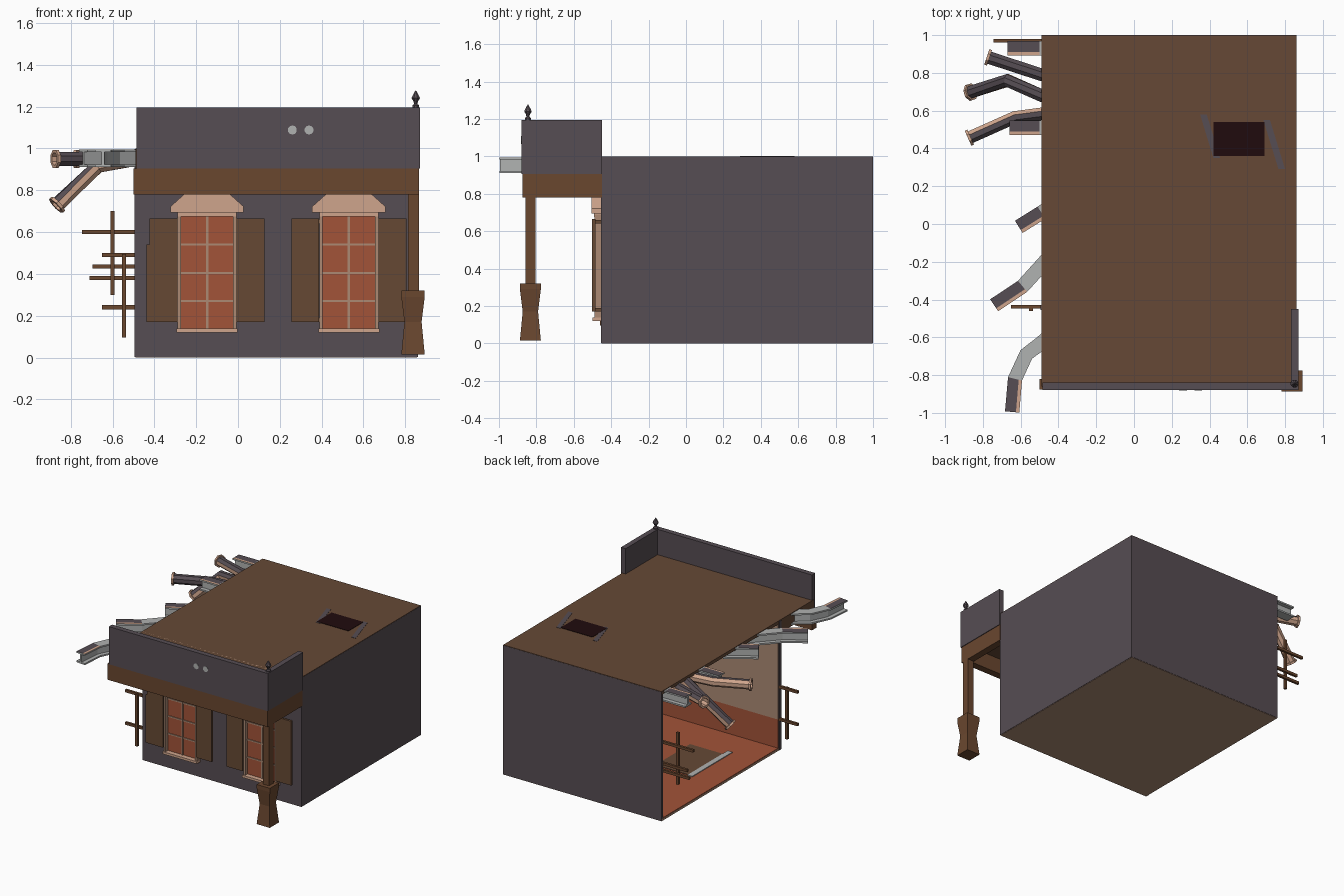
import bpy, bmesh, math
from mathutils import Vector

if "Cube" in bpy.data.objects:
    bpy.data.objects.remove(bpy.data.objects["Cube"])


def mat(name, r, g, b):
    lin = [((c / 255 + .055) / 1.055) ** 2.4 for c in (r, g, b)]
    m = bpy.data.materials.new(name)
    m.diffuse_color = (*lin, 1)
    m.use_nodes = True
    m.node_tree.nodes["Principled BSDF"].inputs["Base Color"].default_value = m.diffuse_color
    return m


GREY = mat("grey_plaster", 86, 77, 83)
ROOF = mat("roof_brown", 102, 73, 54)
WOOD = mat("timber_brown", 106, 71, 47)
SHUT = mat("shutter_brown", 102, 73, 52)
ORANGE = mat("orange_clay", 162, 83, 56)
TAN = mat("light_tan", 207, 165, 140)
DULL = mat("dull_tan", 172, 138, 116)
DARK = mat("dark_hole", 32, 11, 13)
STEEL = mat("light_steel", 176, 178, 177)


def finish(name, bm, *mats):
    bmesh.ops.recalc_face_normals(bm, faces=bm.faces)
    me = bpy.data.meshes.new(name)
    bm.to_mesh(me)
    bm.free()
    for m in mats:
        me.materials.append(m)
    ob = bpy.data.objects.new(name, me)
    bpy.context.collection.objects.link(ob)
    return ob


def box(name, m, x, y, z):
    bm = bmesh.new()
    bmesh.ops.create_cube(bm, size=1)
    for v in bm.verts:
        v.co = [a + (b - a) * (c + .5) for (a, b), c in zip((x, y, z), v.co)]
    return finish(name, bm, m)


def loft(bm, rings):
    """Skin a list of closed point rings and cap both ends."""
    vs = [[bm.verts.new(p) for p in r] for r in rings]
    n = len(vs[0])
    for a, b in zip(vs, vs[1:]):
        for i in range(n):
            bm.faces.new((a[i], a[(i + 1) % n], b[(i + 1) % n], b[i]))
    bm.faces.new(vs[0])
    bm.faces.new(vs[-1])


def stations(path):
    """Points with averaged tangents along a path."""
    pts = [Vector(p) for p in path]
    out = []
    for i, p in enumerate(pts):
        a, b = pts[max(i - 1, 0)], pts[min(i + 1, len(pts) - 1)]
        out.append((p, (b - a).normalized(), 1))
    return out


def sweep(bm, profile, stn):
    rings = []
    for p, t, s in stn:
        side = t.cross(Vector((0, 0, 1))).normalized()
        up = side.cross(t)
        rings.append([p + side * u * s + up * v * s for u, v in profile])
    loft(bm, rings)


def ngon(n, r):
    return [(r * math.cos(math.tau * (i + .5) / n), r * math.sin(math.tau * (i + .5) / n)) for i in range(n)]


def turned(name, m, cx, cy, n, levels):
    """Vertical part from (z, radius) levels."""
    bm = bmesh.new()
    loft(bm, [[(cx + u, cy + v, z) for u, v in ngon(n, r)] for z, r in levels])
    return finish(name, bm, m)


# Shell: floor, three walls (left side is broken open), roof
box("floor", DULL, (-.49, .857), (-.452, .998), (0, .015))
box("floor_covering", ORANGE, (-.488, .84), (-.43, .98), (.014, .02))
box("front_wall", GREY, (-.495, .86), (-.455, -.43), (.003, .996))
box("back_wall", GREY, (-.49, .86), (.98, 1), (.003, .996))
box("right_wall", GREY, (.84, .86), (-.455, 1), (.003, .996))
box("roof", ROOF, (-.49, .859), (-.45, .999), (.975, 1))

# Interior wall linings: clay dado below, tan above
for lname, m, z in (("dado", ORANGE, (.018, .24)), ("wall_lining", DULL, (.24, .976))):
    box("front_" + lname, m, (-.488, .84), (-.432, -.424), z)
    box("back_" + lname, m, (-.488, .84), (.974, .982), z)
    box("right_" + lname, m, (.834, .842), (-.43, .98), z)

# Fallen pieces on the floor
box("floor_strip", STEEL, (-.27, -.23), (-.18, .31), (.018, .026))
box("floor_mat", ROOF, (-.23, .05), (-.12, .3), (.018, .024))

# Roof hole with two slanted edge boards, nearly flush with the roof
box("roof_hole", DARK, (.42, .69), (.36, .54), (.996, 1.003))
for i, (x, y) in enumerate(((.35, .58), (.685, .55))):
    bm = bmesh.new()
    dx, dy = (.08, .23) if i == 0 else (.09, .26)
    loft(bm, [[(x, y, z), (x + .035, y, z), (x + dx + .025, y - dy, z), (x + dx - .01, y - dy, z)]
              for z in (.996, 1.002)])
    finish(f"hole_edge_board_{i}", bm, GREY)

# Porch: roof, beams, parapet, post
box("porch_roof", ROOF, (-.49, .85), (-.86, -.45), (.9, 1))
box("wall_top_strip", DULL, (-.488, .83), (-.51, -.468), (.99, 1))
box("porch_front_beam", WOOD, (-.5, .865), (-.875, -.82), (.78, .905))
box("porch_side_beam", WOOD, (.81, .865), (-.83, -.45), (.78, .905))
box("front_parapet", GREY, (-.485, .87), (-.88, -.84), (.905, 1.195))
box("side_parapet", GREY, (.83, .87), (-.88, -.45), (.905, 1.195))
box("porch_post", WOOD, (.812, .865), (-.857, -.804), (.3, .79))
R2 = math.sqrt(2)
turned("post_base", WOOD, .837, -.832, 4,
       [(.015, .056 * R2), (.17, .041 * R2), (.29, .056 * R2), (.32, .056 * R2)])
turned("finial", GREY, .85, -.845, 8,
       [(1.19, .018), (1.205, .018), (1.212, .009), (1.224, .011), (1.24, .022), (1.255, .015), (1.278, .001)])
for i, x in enumerate((.26, .34)):
    ob = turned(f"parapet_stud_{i}", STEEL, 0, 0, 10, [(0, .022), (.004, .022)])
    ob.rotation_euler.x = math.pi / 2
    ob.location = (x, -.878, 1.088)

# Windows with trim, glazing bars, pediment and shutters
for w, cx in enumerate((-.148, .53)):
    n = f"window_{w}_"
    box(n + "glass", ORANGE, (cx - .13, cx + .13), (-.463, -.455), (.13, .685))
    for s in (-1, 1):
        a, b = sorted((cx + s * .125, cx + s * .141))
        box(n + f"jamb_{s}", DULL, (a, b), (-.49, -.455), (.13, .69))
        a, b = sorted((cx + s * .142, cx + s * .275))
        box(n + f"shutter_{s}", SHUT, (a, b), (-.502, -.485), (.17, .665))
        for z in (.18, .65):
            box(n + f"hinge_{s}_{z}", SHUT, (cx + s * .145 - .012, cx + s * .145 + .012),
                (-.488, -.454), (z - .01, z + .01))
    box(n + "sill", TAN, (cx - .146, cx + .146), (-.5, -.455), (.12, .138))
    box(n + "head", TAN, (cx - .141, cx + .141), (-.492, -.455), (.675, .7))
    box(n + "mullion", DULL, (cx - .006, cx + .006), (-.47, -.455), (.135, .68))
    for z in (.27, .405, .54):
        box(n + f"bar_{z}", DULL, (cx - .13, cx + .13), (-.469, -.455), (z - .005, z + .005))
    prof = [(-.175, .694), (.175, .694), (.175, .722), (.108, .782), (-.108, .782), (-.175, .722)]
    bm = bmesh.new()
    loft(bm, [[(cx + u, y, z) for u, z in prof] for y in (-.505, -.45)])
    finish(n + "pediment", bm, TAN)
box("loose_shutter_slat", SHUT, (-.437, -.422), (-.5, -.487), (.17, .54))

# Bare laths sticking out of the broken wall ends
for name, y, (vx, z0, z1), bars in (
        ("front_lath", -.443, (-.545, .096, .495), ((.49, -.65), (.24, -.65))),
        ("back_lath", .965, (-.6, .3, .7), ((.6, -.745), (.435, -.695), (.38, -.71)))):
    box(name + "_upright", WOOD, (vx - .01, vx + .01), (y - .018, y), (z0, z1))
    for z, x in bars:
        box(f"{name}_{z}", WOOD, (x, -.48), (y - .004, y + .014), (z - .01, z + .01))

# Bent steel I-beams along the broken roof edge
half = [(.038, -.042), (.038, -.03), (.007, -.03), (.007, .03), (.038, .03), (.038, .042)]
I_PROF = half + [(-.02, .042)] + [(-u, v) for u, v in reversed(half)]
beams = [[(-.4, .12), (-.49, .06), (-.61, -.015)],
         [(-.4, -.12), (-.49, -.22), (-.59, -.33), (-.74, -.43)],
         [(-.4, -.55), (-.49, -.63), (-.57, -.69), (-.63, -.82), (-.645, -.995)],
         [(-.4, .93), (-.5, .93), (-.67, .93)],
         [(-.4, .51), (-.5, .51), (-.66, .51)]]
for i, path in enumerate(beams):
    bm = bmesh.new()
    sweep(bm, I_PROF, stations([(x, y, .953) for x, y in path]))
    ob = finish(f"bent_beam_{i}", bm, STEEL, GREY, TAN)
    k = len(I_PROF)
    for f in ob.data.polygons:   # tip segment: tarnished top with a rusty tan edge
        seg, edge = divmod(f.index, k)
        if seg == len(path) - 2 and edge in (5, 6):
            f.material_index = edge - 4

# Broken hollow pipes with flanged ends
pipes = [[(-.4, .765, .95), (-.49, .79, .95), (-.765, .88, .95)],
         [(-.4, .65, .95), (-.49, .68, .95), (-.67, .76, .915), (-.86, .70, .735)],
         [(-.4, .585, .95), (-.49, .583, .95), (-.63, .565, .95), (-.865, .46, .95)]]
for i, path in enumerate(pipes):
    stn = stations(path)
    p, t, _ = stn[-1]
    tip = p + t * .015
    stn += [(p, t, 1.3), (tip, t, 1.3), (tip, t, .85), (p - t * .12, t, .85)]
    bm = bmesh.new()
    sweep(bm, ngon(8, .036), stn)
    ob = finish(f"broken_pipe_{i}", bm, GREY, TAN)
    for f in ob.data.polygons:   # tan flange, and tan on the back or underside
        near_tip = (f.center - p).length < .06
        rusty = f.normal.y > .3 if i == 2 else f.normal.z < .3
        if near_tip or rusty:
            f.material_index = 1
